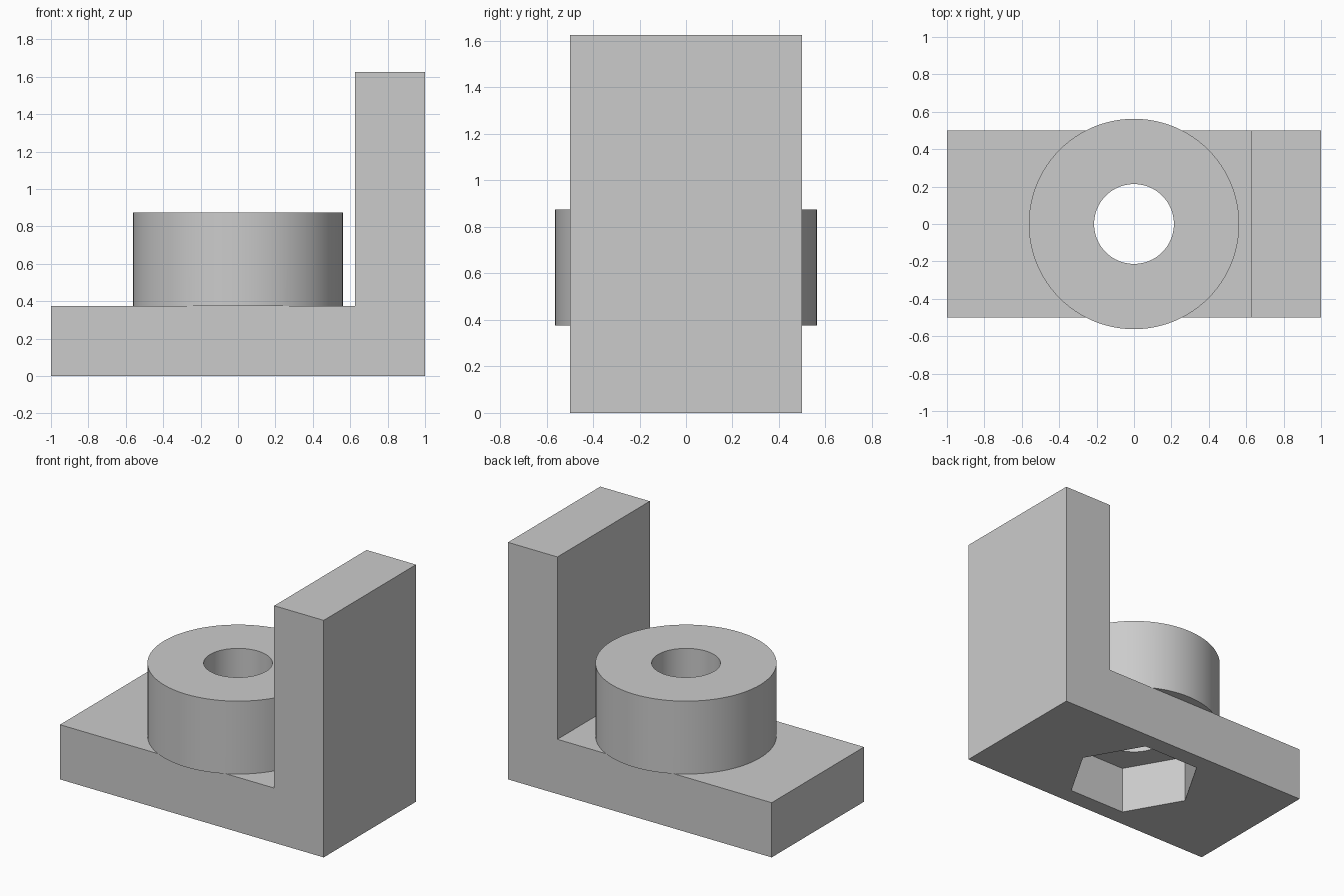
import bpy
import bmesh
import math

old = bpy.data.objects.get("Cube")
if old:
    bpy.data.objects.remove(old, do_unlink=True)

BASE_TOP = 0.375
COLLAR_TOP = 0.875
POCKET_DEPTH = 0.33

grey = bpy.data.materials.new("light_grey")
grey.use_nodes = True
colour = (0.6, 0.6, 0.6, 1)
grey.diffuse_color = colour
grey.node_tree.nodes["Principled BSDF"].inputs["Base Color"].default_value = colour


def prism(name, outline, axis, start, length):
    """Extrude a closed outline along the y or z axis."""
    bm = bmesh.new()
    if axis == "y":
        points = [(a, start, b) for a, b in outline]
        move = (0, length, 0)
    else:
        points = [(a, b, start) for a, b in outline]
        move = (0, 0, length)
    face = bm.faces.new([bm.verts.new(p) for p in points])
    result = bmesh.ops.extrude_face_region(bm, geom=[face])
    top = [v for v in result["geom"] if isinstance(v, bmesh.types.BMVert)]
    bmesh.ops.translate(bm, verts=top, vec=move)
    bmesh.ops.recalc_face_normals(bm, faces=bm.faces)
    mesh = bpy.data.meshes.new(name)
    bm.to_mesh(mesh)
    bm.free()
    mesh.materials.append(grey)
    obj = bpy.data.objects.new(name, mesh)
    bpy.context.collection.objects.link(obj)
    return obj


def ring(radius, sides):
    return [(radius * math.cos(math.tau * i / sides),
             radius * math.sin(math.tau * i / sides)) for i in range(sides)]


def combine(target, tool, operation):
    """Apply a boolean and discard the tool."""
    mod = target.modifiers.new(operation.lower(), "BOOLEAN")
    mod.operation = operation
    mod.solver = "EXACT"
    mod.object = tool
    bpy.context.view_layer.objects.active = target
    bpy.ops.object.modifier_apply(modifier=mod.name)
    bpy.data.objects.remove(tool, do_unlink=True)


# L-shaped bracket: base plate and upright wall
profile = [(-1, 0), (1, 0), (1, 1.625), (0.625, 1.625),
           (0.625, BASE_TOP), (-1, BASE_TOP)]
bracket = prism("bracket", profile, "y", -0.5, 1)

# Round collar overhanging the plate
collar = prism("collar", ring(0.5625, 96), "z", BASE_TOP, COLLAR_TOP - BASE_TOP)
combine(bracket, collar, "UNION")

# Through bore and hexagonal nut pocket underneath
bore = prism("bore_cutter", ring(0.2135, 64), "z", -0.1, COLLAR_TOP + 0.2)
combine(bracket, bore, "DIFFERENCE")
pocket = prism("pocket_cutter", ring(0.4375, 6), "z", -0.1, POCKET_DEPTH + 0.1)
combine(bracket, pocket, "DIFFERENCE")

# Smooth round walls, crisp edges
bpy.ops.object.select_all(action="DESELECT")
bracket.select_set(True)
bpy.context.view_layer.objects.active = bracket
bpy.ops.object.shade_smooth_by_angle(angle=math.radians(30))
